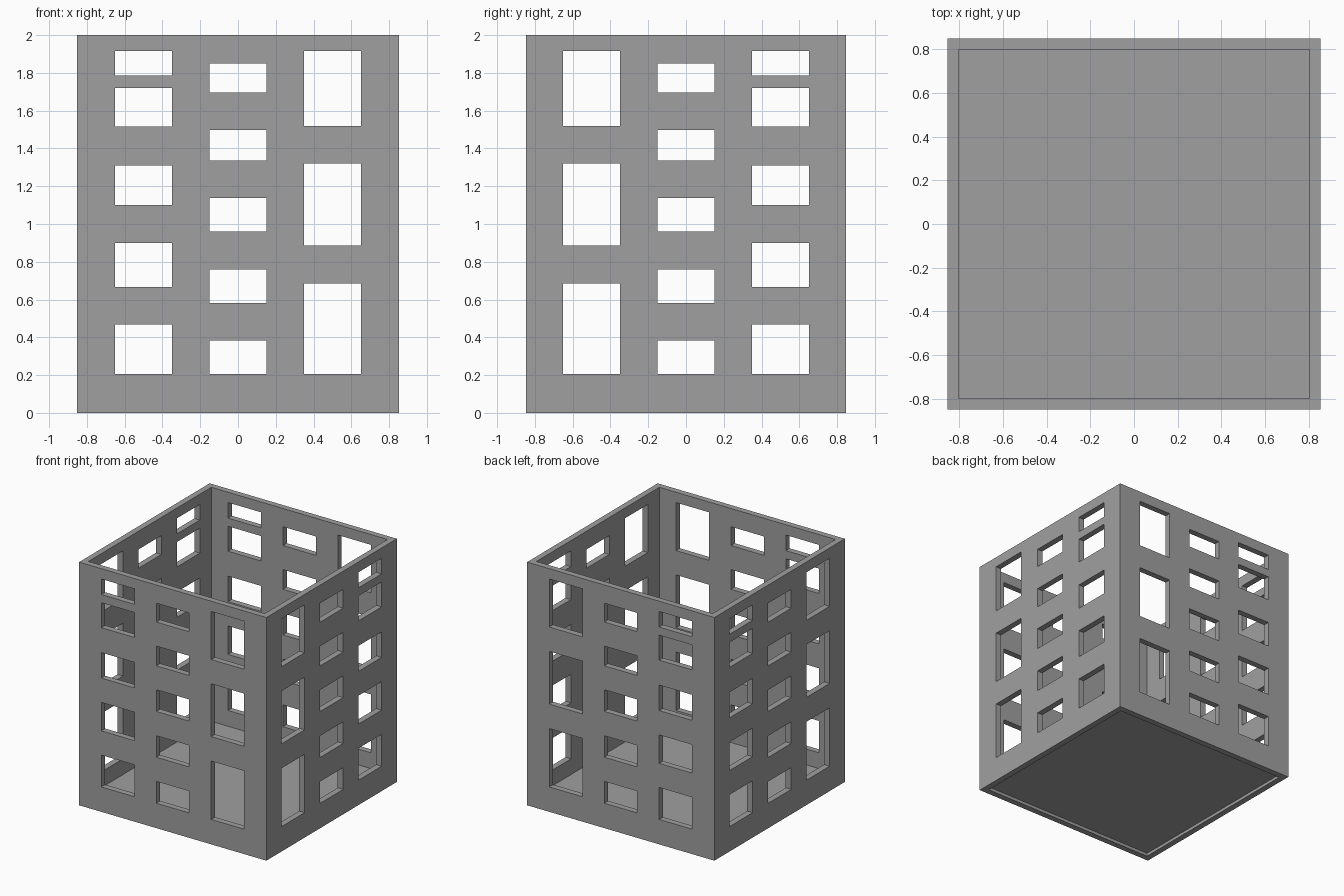
import bpy
import bmesh
from mathutils import Matrix, Vector

default = bpy.data.objects.get("Cube")
if default:
    bpy.data.objects.remove(default, do_unlink=True)

OUTER_X, OUTER_Y, THICK, HEIGHT = 0.852, 0.848, 0.05, 2.0
HALF_WINDOW = 0.15

# Window columns: centre along the wall, then bottom and top of each opening
COLUMNS = {
    -0.5: [(0.205, 0.467), (0.666, 0.90), (1.10, 1.31), (1.515, 1.72), (1.787, 1.915)],
    0.0: [(0.205, 0.384), (0.583, 0.76), (0.96, 1.138), (1.335, 1.497), (1.695, 1.85)],
    0.5: [(0.205, 0.685), (0.886, 1.32), (1.52, 1.915)],
}

grey = bpy.data.materials.new("concrete grey")
grey.use_nodes = True
grey.diffuse_color = (0.35, 0.35, 0.35, 1)
grey.node_tree.nodes["Principled BSDF"].inputs["Base Color"].default_value = grey.diffuse_color


def boxes(name, extents):
    """One object made of boxes, each given by its low and high corners."""
    bm = bmesh.new()
    for low, high in extents:
        low, high = Vector(low), Vector(high)
        place = Matrix.Translation((low + high) / 2) @ Matrix.Diagonal((high - low).to_4d())
        bmesh.ops.create_cube(bm, size=1, matrix=place)
    mesh = bpy.data.meshes.new(name)
    bm.to_mesh(mesh)
    bm.free()
    mesh.materials.append(grey)
    obj = bpy.data.objects.new(name, mesh)
    bpy.context.collection.objects.link(obj)
    return obj


def cut(target, cutter):
    """Subtract the cutter from the target, then discard the cutter."""
    cutter.hide_render = True
    mod = target.modifiers.new("cut", "BOOLEAN")
    mod.operation = "DIFFERENCE"
    mod.solver = "EXACT"
    mod.object = cutter
    bpy.context.view_layer.objects.active = target
    bpy.ops.object.modifier_apply(modifier=mod.name)
    bpy.data.objects.remove(cutter, do_unlink=True)


# Open tube of four walls
ix, iy = OUTER_X - THICK, OUTER_Y - THICK
walls = boxes("walls", [((-OUTER_X, -OUTER_Y, 0), (OUTER_X, OUTER_Y, HEIGHT))])
cut(walls, boxes("interior_cutter", [((-ix, -iy, -1), (ix, iy, HEIGHT + 1))]))

# Openings through front and back, then through both sides
front_back, sides = [], []
for centre, spans in COLUMNS.items():
    a, b = centre - HALF_WINDOW, centre + HALF_WINDOW
    for low, high in spans:
        front_back.append(((a, -1, low), (b, 1, high)))
        sides.append(((-1, -b, low), (1, -a, high)))
cut(walls, boxes("front_back_cutter", front_back))
cut(walls, boxes("side_cutter", sides))

# Floor slab set just above the foot of the walls
boxes("floor_slab", [((-ix, -iy, 0.025), (ix, iy, 0.075))])
